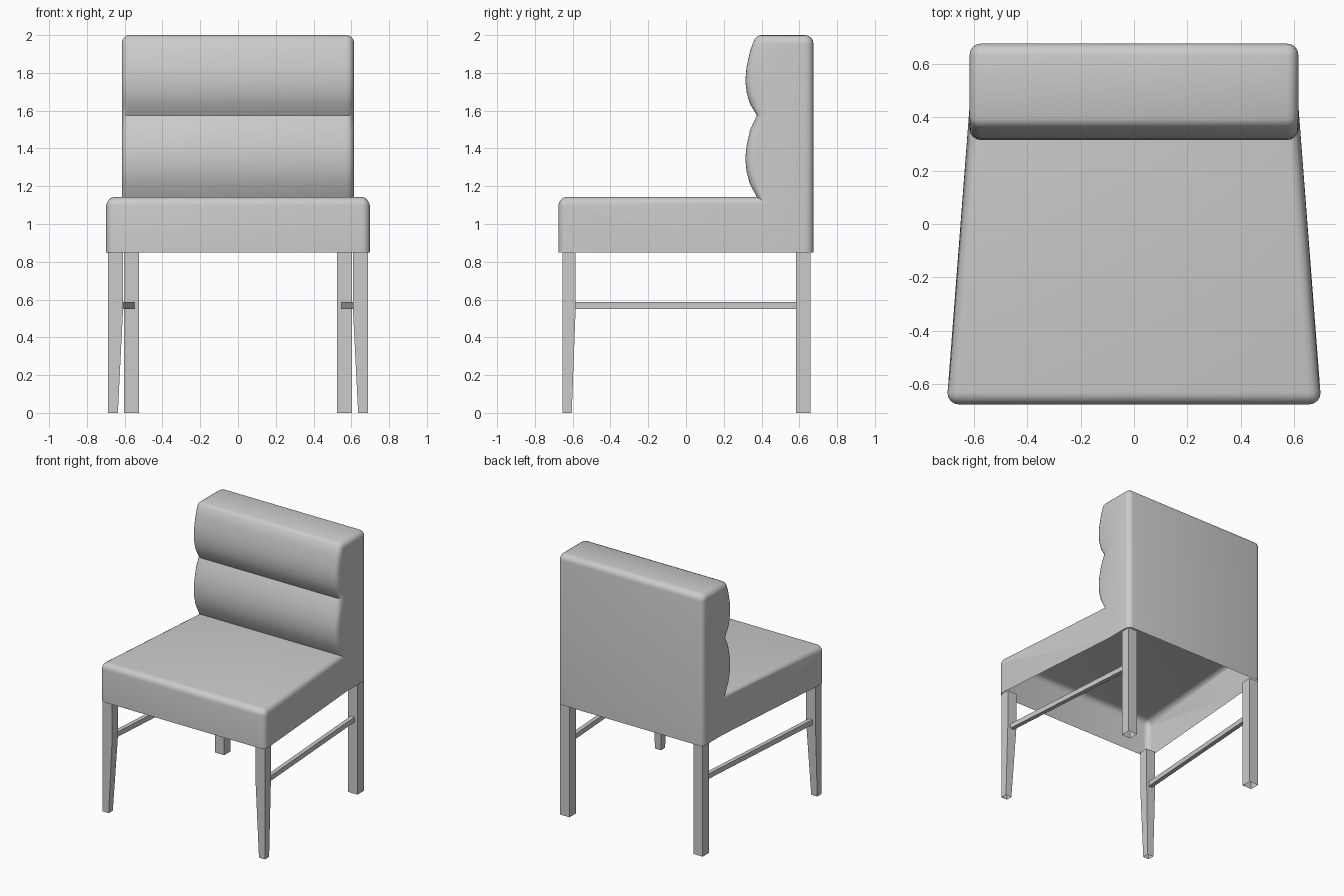
import bpy, bmesh
from math import sin, cos, pi
from mathutils import Vector

if "Cube" in bpy.data.objects:
    bpy.data.objects.remove(bpy.data.objects["Cube"])

R = 0.042  # edge rounding of the upholstery


def make_object(name, bm, smooth=False):
    bmesh.ops.recalc_face_normals(bm, faces=bm.faces)
    me = bpy.data.meshes.new(name)
    bm.to_mesh(me)
    bm.free()
    ob = bpy.data.objects.new(name, me)
    bpy.context.collection.objects.link(ob)
    if smooth:
        bpy.ops.object.select_all(action='DESELECT')
        ob.select_set(True)
        bpy.context.view_layer.objects.active = ob
        bpy.ops.object.shade_smooth_by_angle(angle=0.7)
    return ob


def arc(cy, cz, a0, a1, r=0.045, n=4):
    return [(cy + r * cos(a0 + (a1 - a0) * i / n), cz + r * sin(a0 + (a1 - a0) * i / n))
            for i in range(n + 1)]


# Upholstered seat and back: one side profile (y, z), open underneath
front = [(-0.675, 0.85)] + arc(-0.63, 1.098, pi, pi / 2)
cushions = [(0.375, 1.143), (0.337, 1.215), (0.32, 1.28), (0.314, 1.345), (0.32, 1.41),
            (0.34, 1.50), (0.375, 1.575), (0.339, 1.635), (0.322, 1.69), (0.314, 1.755),
            (0.32, 1.83), (0.34, 1.92), (0.362, 1.977), (0.376, 1.992), (0.395, 2.0)]
rear = arc(0.63, 1.955, pi / 2, 0) + [(0.675, 0.85)]
profile = [Vector(p) for p in front + cushions + rear]
crease = len(front)


def half_width(y):
    return 0.615 if y > 0.3 else 0.615 + 0.083 * (0.42 - y) / 1.095


def inward(i):
    if i == 0:
        return Vector((1, 0))
    if i == len(profile) - 1:
        return Vector((-1, 0))
    a = (profile[i] - profile[i - 1]).normalized()
    b = (profile[i + 1] - profile[i]).normalized()
    na, nb = Vector((a.y, -a.x)), Vector((b.y, -b.x))
    return (na + nb) / (1 + na.dot(nb))


bm = bmesh.new()
steps = [i * pi / 8 for i in range(5)]
rings = []
for side, angles in ((-1, steps), (1, steps[::-1])):
    for t in angles:
        ring = []
        for i, p in enumerate(profile):
            q = p + inward(i) * R * (1 - sin(t))
            # rounded edge: full width at the inset profile, narrower at the full profile
            x = half_width(p.x) - R * (1 - cos(t))
            ring.append(bm.verts.new((side * x, q.x, q.y)))
        rings.append(ring)
for a, b in zip(rings, rings[1:]):
    for i in range(len(profile) - 1):
        bm.faces.new((a[i], a[i + 1], b[i + 1], b[i]))
# Side panels, split where the seat taper meets the straight back
for ring in (rings[0], rings[-1]):
    c = ring[crease].co
    mid = bm.verts.new((c.x, c.y, 0.85))
    bm.faces.new(ring[:crease + 1] + [mid])
    bm.faces.new(ring[crease:] + [mid])
make_object("upholstered_seat_and_back", bm, smooth=True)


def loft(name, sections, cap_start=True, cap_end=True):
    bm = bmesh.new()
    loops = [[bm.verts.new(p) for p in s] for s in sections]
    for a, b in zip(loops, loops[1:]):
        for i in range(4):
            bm.faces.new((a[i], a[(i + 1) % 4], b[(i + 1) % 4], b[i]))
    if cap_start:
        bm.faces.new(loops[0])
    if cap_end:
        bm.faces.new(loops[-1])
    return make_object(name, bm)


def rect(s, x0, x1, y0, y1, z):
    return [(s * x0, y0, z), (s * x1, y0, z), (s * x1, y1, z), (s * x0, y1, z)]


for s, label in ((-1, "left"), (1, "right")):
    # Front leg, tapering on its inner faces below the rail
    loft("front_leg_" + label,
         [rect(s, 0.636, 0.687, -0.655, -0.605, 0),
          rect(s, 0.608, 0.687, -0.655, -0.584, 0.56),
          rect(s, 0.608, 0.687, -0.655, -0.584, 0.852)], cap_start=False)
    # Straight rear leg
    loft("rear_leg_" + label,
         [rect(s, 0.525, 0.603, 0.583, 0.66, 0),
          rect(s, 0.525, 0.603, 0.583, 0.66, 0.852)], cap_start=False)
    # Side rail between the legs
    ends = []
    for x, y in ((0.645, -0.59), (0.563, 0.59)):
        ends.append([(s * (x - 0.016), y, 0.55), (s * (x + 0.016), y, 0.55),
                     (s * (x + 0.016), y, 0.588), (s * (x - 0.016), y, 0.588)])
    loft("side_rail_" + label, ends)
